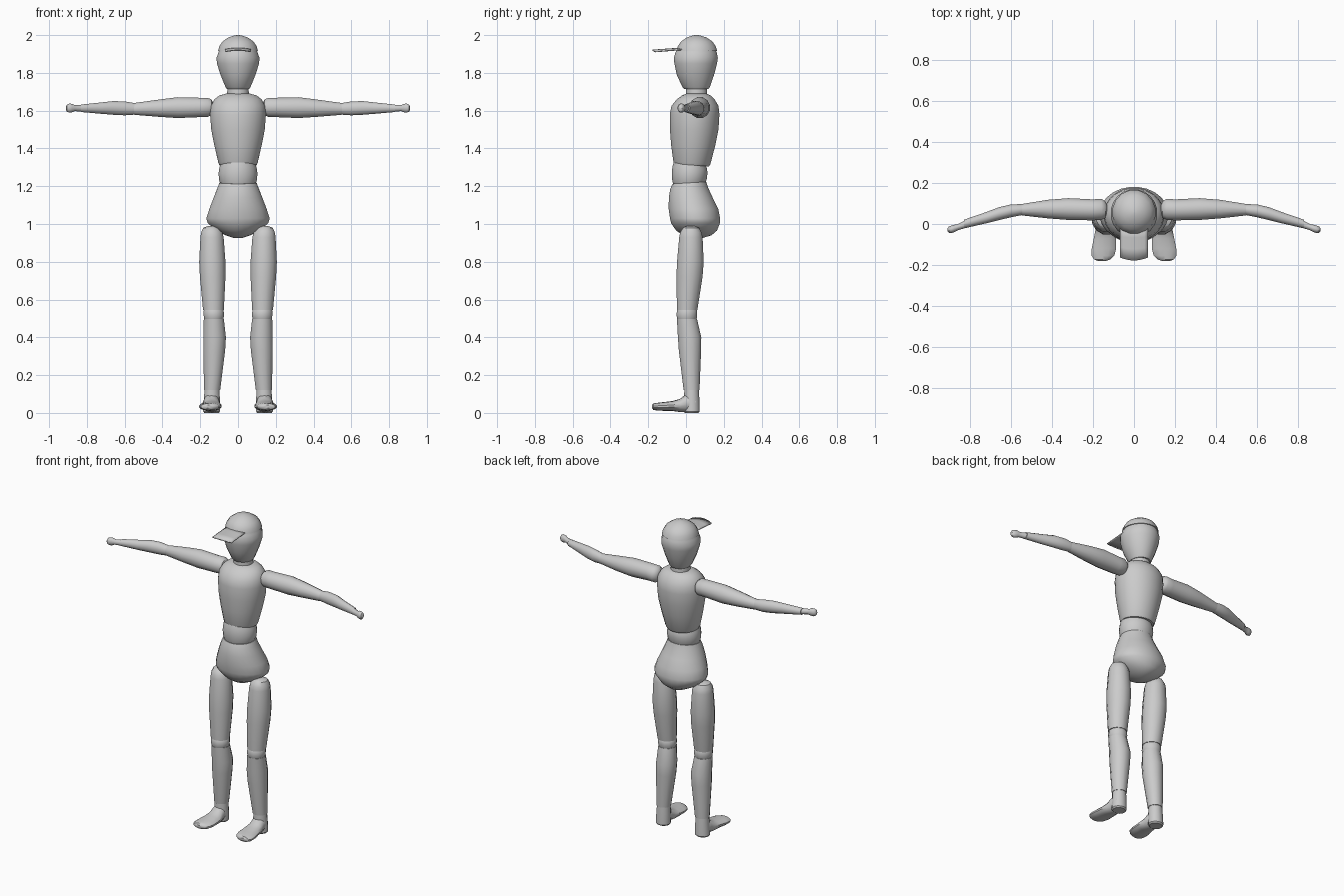
import bpy, bmesh
from math import pi, sin, cos, radians


def finish(name, bm, mirror=False, angle=35):
    bmesh.ops.recalc_face_normals(bm, faces=bm.faces[:])
    me = bpy.data.meshes.new(name)
    bm.to_mesh(me)
    bm.free()
    me.shade_smooth()
    me.set_sharp_from_angle(angle=radians(angle))
    ob = bpy.data.objects.new(name, me)
    bpy.context.collection.objects.link(ob)
    if mirror:
        ob.modifiers.new("mirror", 'MIRROR')
    return ob


def loft(name, axis, rows, n=12, mirror=False, angle=35):
    """Elliptic rings along an axis; row = (position, a_min, a_max, b_min, b_max[, tilt])."""
    bm = bmesh.new()
    rings = []
    for row in rows:
        t, a0, a1, b0, b1 = row[:5]
        tilt = row[5] if len(row) > 5 else 0
        ring = []
        for i in range(n):
            w = 2 * pi * (i + 0.5) / n
            da, db = (a1 - a0) / 2 * cos(w), (b1 - b0) / 2 * sin(w)
            a, b = (a0 + a1) / 2 + da, (b0 + b1) / 2 + db
            p = t + tilt * db
            co = {'x': (p, a, b), 'y': (a, p, b), 'z': (a, b, p)}[axis]
            ring.append(bm.verts.new(co))
        rings.append(ring)
    for r, s in zip(rings, rings[1:]):
        for i in range(n):
            j = (i + 1) % n
            bm.faces.new((r[i], r[j], s[j], s[i]))
    bm.faces.new(rings[0])
    bm.faces.new(rings[-1])
    return finish(name, bm, mirror, angle)


def body(name, rows, n=24):
    """Centred body part; row = (z, half_width, y_front, y_back[, tilt])."""
    return loft(name, 'z', [(r[0], -r[1], r[1], *r[2:]) for r in rows], n)


# head and neck
body("head", [(1.715, .06, -.01, .12), (1.725, .067, -.02, .127), (1.79, .094, -.05, .15),
              (1.85, .113, -.063, .166), (1.88, .115, -.066, .17), (1.905, .106, -.058, .165),
              (1.922, .1, -.05, .158)], 20)
body("neck", [(1.66, .06, -.003, .115), (1.73, .056, 0, .11)], 20)

# cap dome and visor
body("cap", [(1.917, .107, -.052, .167), (1.94, .101, -.046, .16), (1.966, .084, -.028, .142),
             (1.988, .052, .004, .108), (1.998, .02, .036, .076), (2.0, .004, .052, .06)], 16)
bm = bmesh.new()
grid = []
for k in range(4):
    row = []
    for i in range(9):
        u = i / 4 - 1
        y = -.01 + (-.178 + .014 * u * u + .01) * k / 3
        row.append(bm.verts.new((.068 * u, y, 1.927 + .008 * (1 - u * u) - .004 * k)))
    grid.append(row)
for r, s in zip(grid, grid[1:]):
    for i in range(8):
        bm.faces.new((r[i], r[i + 1], s[i + 1], s[i]))
visor = finish("visor", bm)
visor.modifiers.new("thickness", 'SOLIDIFY').thickness = .006

# trunk
body("torso", [(1.312, .099, -.063, .122, -.08), (1.325, .105, -.068, .13, -.08),
               (1.42, .127, -.08, .157), (1.5, .143, -.086, .173), (1.58, .149, -.087, .178),
               (1.625, .145, -.078, .173), (1.66, .126, -.05, .152), (1.68, .1, -.022, .132),
               (1.69, .065, 0, .11)])
body("waist", [(1.205, .09, -.065, .1, .05), (1.23, .1, -.073, .11, .05), (1.265, .104, -.076, .114),
               (1.295, .1, -.073, .113, -.08), (1.32, .092, -.065, .105, -.08)])
body("pelvis", [(1.218, .099, -.072, .108, .06), (1.19, .11, -.084, .117, .04), (1.14, .13, -.092, .142),
                (1.08, .153, -.093, .172), (1.03, .169, -.086, .182), (1.005, .162, -.08, .181),
                (.965, .115, -.053, .165), (.94, .065, -.015, .135), (.925, .02, .035, .085)])

# legs
loft("thighs", 'z', [(.99, .12, .158, .005, .045), (.98, .095, .185, -.017, .07),
                     (.955, .081, .197, -.033, .085), (.93, .074, .201, -.038, .09),
                     (.8, .064, .208, -.05, .096), (.72, .064, .204, -.053, .09),
                     (.545, .073, .187, -.05, .062)], 12, True)
loft("knees", 'z', [(.56, .085, .175, -.04, .05), (.54, .074, .184, -.05, .061),
                    (.518, .072, .184, -.052, .061), (.495, .076, .181, -.048, .058),
                    (.48, .085, .172, -.04, .05)], 12, True)
loft("shins", 'z', [(.498, .073, .183, -.05, .06), (.4, .062, .186, -.045, .083),
                    (.33, .066, .186, -.04, .082), (.12, .093, .181, -.014, .073)], 12, True)

# feet
loft("ankles", 'z', [(.13, .097, .178, -.01, .069), (.06, .094, .183, -.012, .073),
                     (.008, .094, .186, -.012, .074), (0, .1, .18, -.005, .067)], 12, True)
loft("feet", 'y', [(.05, .102, .178, .003, .1), (0, .097, .185, .003, .1), (-.03, .092, .19, .004, .075),
                   (-.07, .086, .198, .01, .063), (-.12, .086, .208, .011, .057),
                   (-.155, .095, .208, .013, .053), (-.173, .115, .196, .016, .05),
                   (-.18, .135, .178, .025, .042)], 14, True)

# arms
loft("upper_arms", 'x', [(.13, .05, .09, 1.595, 1.64), (.14, .028, .112, 1.575, 1.66),
                         (.16, .018, .125, 1.565, 1.67), (.2, .016, .122, 1.564, 1.67),
                         (.32, .018, .128, 1.559, 1.673), (.42, .026, .12, 1.566, 1.66),
                         (.54, .04, .1, 1.576, 1.643), (.565, .045, .096, 1.58, 1.638)], 12, True)
loft("forearms", 'x', [(.545, .043, .098, 1.578, 1.641), (.6, .032, .097, 1.574, 1.65),
                       (.66, .018, .083, 1.577, 1.652), (.72, .003, .06, 1.582, 1.645),
                       (.83, -.022, .022, 1.592, 1.633)], 12, True)
loft("hands", 'x', [(.825, -.02, .018, 1.594, 1.631), (.865, -.033, -.002, 1.597, 1.63),
                    (.877, -.04, -.003, 1.591, 1.637), (.893, -.045, -.007, 1.589, 1.638),
                    (.905, -.043, -.012, 1.593, 1.633), (.911, -.036, -.02, 1.603, 1.623)], 12, True)
